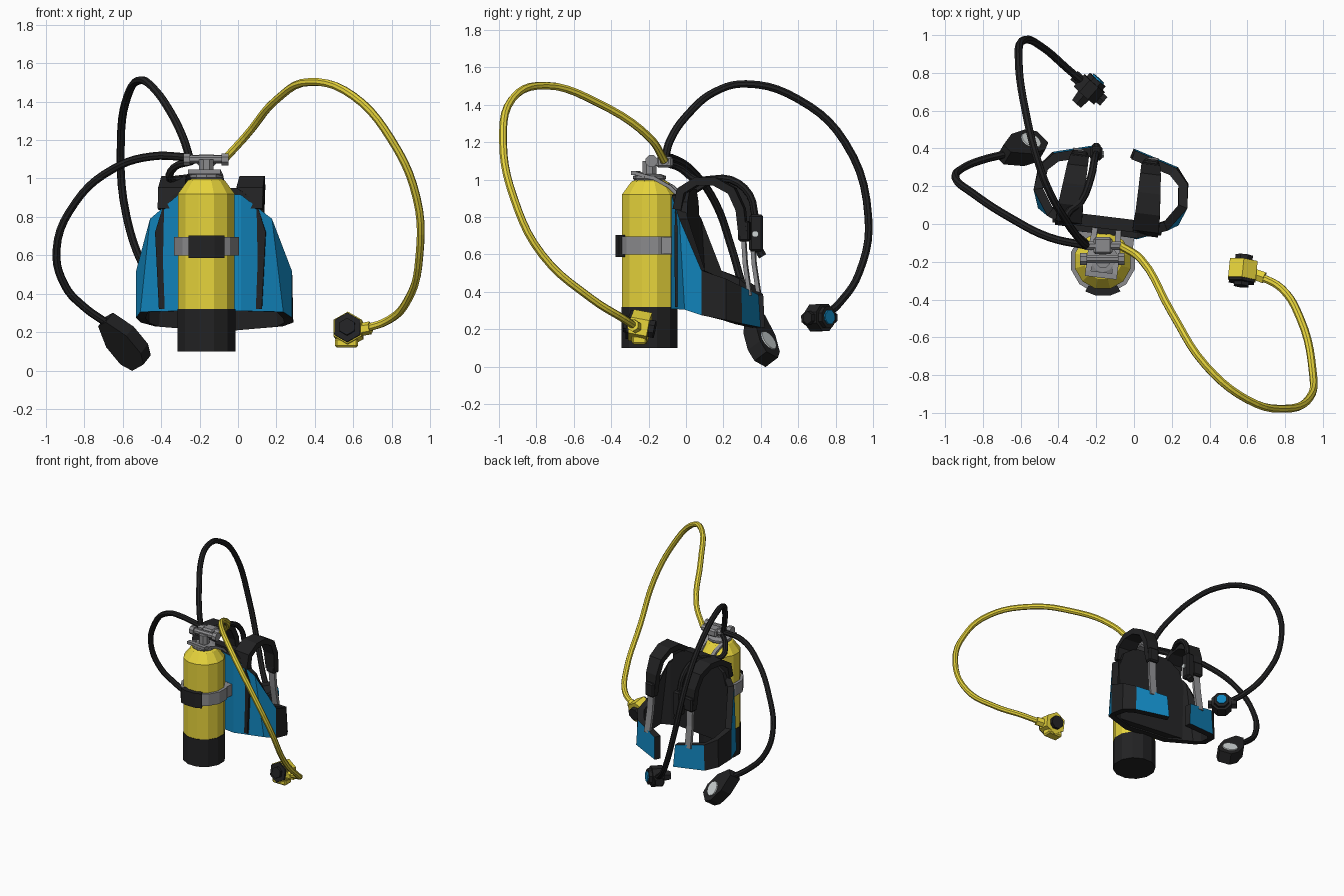
import bpy, bmesh
from math import sin, cos, pi, radians
from mathutils import Vector, Matrix

if "Cube" in bpy.data.objects:
    bpy.data.objects.remove(bpy.data.objects["Cube"])

def material(name, c):
    m = bpy.data.materials.new(name)
    m.diffuse_color = (*c, 1)
    m.use_nodes = True
    m.node_tree.nodes["Principled BSDF"].inputs["Base Color"].default_value = m.diffuse_color
    return m

YEL = material("yellow", (0.80, 0.66, 0.045))
BLU = material("blue", (0.006, 0.24, 0.52))
BLK = material("black", (0.016, 0.016, 0.017))
GRY = material("grey", (0.26, 0.26, 0.27))
GLS = material("glass", (0.62, 0.66, 0.66))

# the harness is turned slightly about the tank axis
TANK = Vector((-0.165, -0.195, 0))
FRAME = Matrix.Translation(TANK) @ Matrix.Rotation(radians(-7), 4, 'Z')

def finish(name, bm, mats, matrix=None, mirror=False):
    bmesh.ops.recalc_face_normals(bm, faces=bm.faces)
    me = bpy.data.meshes.new(name)
    bm.to_mesh(me)
    bm.free()
    ob = bpy.data.objects.new(name, me)
    bpy.context.collection.objects.link(ob)
    for m in mats:
        me.materials.append(m)
    if matrix is not None:
        ob.matrix_world = matrix
    if mirror:
        ob.modifiers.new("mirror", 'MIRROR')
    return ob

def lathe(name, prof, sides, mat, matrix):
    bm = bmesh.new()
    rings = [[bm.verts.new((r * cos(2 * pi * (i + .5) / sides), r * sin(2 * pi * (i + .5) / sides), z))
              for i in range(sides)] for r, z in prof]
    for a, b in zip(rings, rings[1:]):
        for i in range(sides):
            j = (i + 1) % sides
            bm.faces.new((a[i], a[j], b[j], b[i]))
    bm.faces.new(rings[0])
    bm.faces.new(rings[-1])
    return finish(name, bm, [mat], matrix)

def rod(name, p0, p1, r, mat, sides=8, r2=None):
    p0, p1 = Vector(p0), Vector(p1)
    d = p1 - p0
    mx = Matrix.Translation(p0) @ d.to_track_quat('Z', 'Y').to_matrix().to_4x4()
    return lathe(name, [(r, 0), (r if r2 is None else r2, d.length)], sides, mat, mx)

def box(name, c, size, mat, matrix=Matrix(), mirror=False, bevel=0.0):
    bm = bmesh.new()
    bmesh.ops.create_cube(bm, size=1, matrix=Matrix.Translation(c) @ Matrix.Diagonal((*size, 1)))
    if bevel:
        bmesh.ops.bevel(bm, geom=bm.edges[:], offset=bevel, segments=1, affect='EDGES')
    return finish(name, bm, [mat], matrix, mirror)

def prism(name, pts, z0, z1, mat, matrix):
    bm = bmesh.new()
    lo = [bm.verts.new((x, y, z0)) for x, y in pts]
    hi = [bm.verts.new((x, y, z1)) for x, y in pts]
    bm.faces.new(lo)
    bm.faces.new(hi)
    for i in range(len(pts)):
        j = (i + 1) % len(pts)
        bm.faces.new((lo[i], lo[j], hi[j], hi[i]))
    return finish(name, bm, [mat], matrix)

def ribbon(name, pts, thick, mat):
    # mirrored flat strap; points are (x, y, z, width)
    bm = bmesh.new()
    rings = []
    for i, (x, y, z, w) in enumerate(pts):
        a, b = pts[max(i - 1, 0)], pts[min(i + 1, len(pts) - 1)]
        t = Vector((0, b[1] - a[1], b[2] - a[2])).normalized()
        n = Vector((0, -t.z, t.y)) * thick / 2
        s = Vector((w / 2, 0, 0))
        p = Vector((x, y, z))
        rings.append([bm.verts.new(q) for q in (p - s - n, p + s - n, p + s + n, p - s + n)])
    for a, b in zip(rings, rings[1:]):
        for i in range(4):
            j = (i + 1) % 4
            bm.faces.new((a[i], a[j], b[j], b[i]))
    bm.faces.new(rings[0])
    bm.faces.new(rings[-1])
    return finish(name, bm, [mat], FRAME, True)

def tube(name, pts, r, mat, res=5):
    cu = bpy.data.curves.new(name, 'CURVE')
    cu.dimensions = '3D'
    cu.bevel_depth, cu.bevel_resolution, cu.resolution_u = r, 2, res
    cu.use_fill_caps = True
    sp = cu.splines.new('BEZIER')
    sp.bezier_points.add(len(pts) - 1)
    for bp, p in zip(sp.bezier_points, pts):
        bp.co = p
        bp.handle_left_type = bp.handle_right_type = 'AUTO'
    sp.use_smooth = False
    cu.materials.append(mat)
    ob = bpy.data.objects.new(name, cu)
    bpy.context.collection.objects.link(ob)
    return ob

# tank, boot and strap band
T = Matrix.Translation(TANK)
lathe("tank", [(.153, .30), (.153, .92), (.10, .99), (.06, 1.005)], 12, YEL, T)
lathe("tank_boot", [(.156, .10), (.156, .32)], 12, BLK, T)
lathe("tank_band", [(.175, .60), (.175, .695)], 12, GRY, T)
arc = [radians(a) for a in (-120, -103, -77, -60)]
prism("band_buckle", [(.187 * cos(a), .187 * sin(a)) for a in arc] + [(.15 * cos(a), .15 * sin(a)) for a in arc[::-1]],
      .587, .703, BLK, T)
box("band_mount", (0, .13, .648), (.30, .12, .09), GRY, FRAME)

# valve and first stage
lathe("valve_collar", [(.075, .99), (.088, 1.005), (.088, 1.02), (.06, 1.03)], 10, GRY, T)
lathe("valve_neck", [(.04, 1.0), (.04, 1.10)], 8, GRY, T)
rod("valve_bar", (-.27, -.185, 1.1), (-.06, -.185, 1.1), .022, GRY)
for x in (-.285, -.085):
    rod("valve_knob", (x, -.185, 1.1), (x + .035, -.185, 1.1), .034, GRY)
box("first_stage", (-.165, -.115, 1.095), (.10, .09, .06), GRY, bevel=.012)
rod("stage_bar", (-.26, -.115, 1.1), (-.07, -.115, 1.1), .025, GRY)

# carrying bracket round the neck
ribbon("bracket_arm", [(.07, -.07, 1.035, .03), (.07, .04, 1.005, .03), (.065, .12, .96, .03), (.06, .19, .89, .03)],
       .018, GRY)
box("bracket_front", (0, -.075, 1.035), (.17, .03, .022), GRY, FRAME)

# jacket shell: columns run from the middle of the back to the front closure
cols = [((0, .14, .31), (0, .14, .93)), ((.165, .135, .31), (.165, .14, .915)), ((.375, .235, .305), (.32, .20, .79)),
        ((.41, .33, .275), (.41, .33, .515)), ((.40, .46, .25), (.395, .46, .47)),
        ((.335, .54, .23), (.325, .535, .43)), ((.09, .61, .21), (.10, .60, .385))]
bm = bmesh.new()
vs = [[bm.verts.new(p) for p in c] for c in cols]
for i, (a, b) in enumerate(zip(vs, vs[1:])):
    f = bm.faces.new((a[0], b[0], b[1], a[1]))
    f.material_index = 1 if i in (3, 4) else 0
bm.normal_update()
flip = bm.faces[:][0].normal.y > 0
shell = finish("jacket_shell", bm, [BLU, BLK], FRAME, True)
if shell.data.polygons[0].normal.y > 0:
    shell.data.flip_normals()
so = shell.modifiers.new("thickness", 'SOLIDIFY')
so.thickness, so.offset = .05, -1
so.material_offset = so.material_offset_rim = 1

# padded back inside the jacket
prism("back_pad", [(-.27, .32), (.27, .32), (.29, .72), (.24, .88), (.14, .95), (-.14, .95), (-.24, .88), (-.29, .72)],
      -.235, -.17, BLK, FRAME @ Matrix.Rotation(radians(90), 4, 'X'))

# shoulder straps with adjusters and webbing
ribbon("shoulder_strap", [(.20, .18, .84, .15), (.205, .20, .94, .14), (.205, .28, .99, .13), (.20, .38, .99, .12),
                          (.195, .47, .94, .11), (.19, .515, .84, .10), (.19, .53, .70, .085)], .045, BLK)
box("strap_adjuster", (.19, .535, .725), (.085, .06, .11), BLK, FRAME, True, .01)
ribbon("strap_webbing", [(.19, .53, .70, .055), (.195, .54, .55, .055), (.20, .565, .38, .055)], .022, GRY)

# inflator on the left shoulder
tube("inflator_hose", [(-.24, -.115, 1.09), (-.33, -.03, 1.06), (-.355, .05, 1.0), (-.28, .12, 1.0), (-.23, .24, 1.0),
                       (-.21, .34, .92), (-.20, .37, .8)], .02, BLK, 3)
box("inflator_body", (-.20, .375, .715), (.065, .075, .20), BLK, bevel=.012)
rod("inflator_button", (-.17, .37, .71), (-.158, .37, .71), .018, GLS)
rod("inflator_mouth", (-.20, .38, .64), (-.20, .41, .59), .024, BLK)

# main breathing hose and regulator
tube("main_hose", [(-.25, -.115, 1.10), (-.285, -.085, 1.21), (-.36, .02, 1.36), (-.44, .155, 1.47), (-.505, .32, 1.512),
                   (-.575, .60, 1.43), (-.61, .85, 1.2), (-.58, .975, .80), (-.47, .925, .5), (-.35, .82, .34),
                   (-.28, .76, .285)], .021, BLK)
c, n = Vector((-.235, .715, .262)), Vector((.66, .75, .05)).normalized()
side = Vector((.75, -.66, 0))
rod("regulator_body", c - n * .045, c + n * .04, .078, BLK)
rod("regulator_cover", c + n * .04, c + n * .065, .06, BLK)
rod("regulator_button", c + n * .06, c + n * .075, .04, BLU)
rod("regulator_mouth", c - n * .04, c - n * .105, .045, BLK, 6, .035)
rod("regulator_arm", c - side * .11, c + side * .10, .035, BLK, 6)

# spare breathing hose and regulator
tube("spare_hose", [(-.07, -.115, 1.10), (.04, -.19, 1.22), (.2, -.47, 1.41), (.38, -.75, 1.503), (.6, -.93, 1.43),
                    (.8, -.978, 1.2), (.93, -.92, .9), (.945, -.77, .6), (.88, -.5, .36), (.78, -.34, .26),
                    (.65, -.27, .215)], .021, YEL)
c, n = Vector((.575, -.25, .215)), Vector((-.1, -.97, .18)).normalized()
rod("spare_body", c - n * .055, c + n * .045, .085, YEL, 6)
rod("spare_cover", c + n * .04, c + n * .06, .078, BLK, 6)
rod("spare_button", c + n * .05, c + n * .08, .045, BLK, 6)
rod("spare_mouth", c - n * .05, c - n * .085, .05, BLK)
box("spare_exhaust", (.565, -.25, .145), (.12, .08, .05), YEL, bevel=.01)
rod("spare_joint", (.62, -.26, .21), (.69, -.285, .222), .034, YEL, 6)

# pressure gauge and its hose
tube("gauge_hose", [(-.25, -.115, 1.11), (-.45, -.07, 1.115), (-.65, .03, 1.05), (-.85, .16, .87), (-.945, .245, .63),
                    (-.9, .3, .44), (-.8, .34, .33), (-.68, .37, .245)], .021, BLK)
d = Vector((.62, .2, -.75)).normalized()
n = Vector((.4, .7, .55))
n = (n - d * n.dot(d)).normalized()
s = n.cross(d)
G = Matrix.Translation((-.59, .40, .145)) @ Matrix((d, s, n)).transposed().to_4x4()
prism("gauge_body", [(-.16, -.03), (-.04, -.08), (.08, -.08), (.14, -.045), (.14, .045), (.08, .08), (-.04, .08),
                     (-.16, .03)], -.045, .045, BLK, G)
lathe("gauge_glass", [(.06, .04), (.056, .052)], 12, GLS, G @ Matrix.Translation((.04, 0, 0)))
